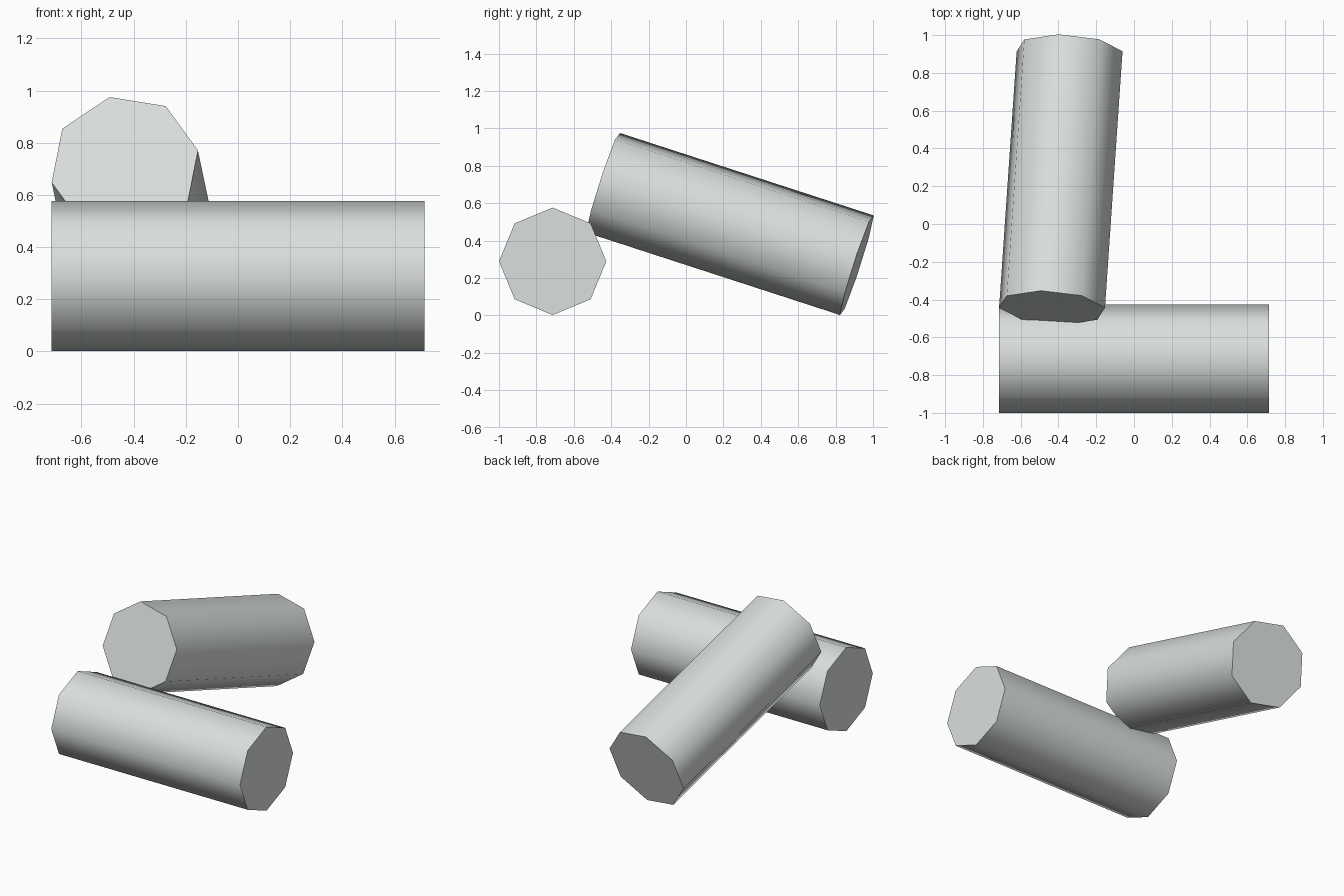
import bpy
import bmesh
import math
from mathutils import Matrix, Vector

default = bpy.data.objects.get("Cube")
if default:
    bpy.data.objects.remove(default, do_unlink=True)

RADIUS = 0.287
LENGTH = 1.43

# One pale grey for both logs
grey = bpy.data.materials.new("pale_grey")
grey.use_nodes = True
colour = (0.70, 0.74, 0.73, 1)
grey.diffuse_color = colour
grey.node_tree.nodes["Principled BSDF"].inputs["Base Color"].default_value = colour


def log(name, centre, axis, corner):
    """Eight-sided log along axis, with one of its edges towards corner."""
    z = Vector(axis).normalized()
    x = Vector(corner)
    x = (x - z * x.dot(z)).normalized()
    turn = Matrix((x, z.cross(x), z)).transposed().to_4x4()
    mesh = bpy.data.meshes.new(name)
    bm = bmesh.new()
    bmesh.ops.create_cone(bm, cap_ends=True, segments=8, radius1=RADIUS,
                          radius2=RADIUS, depth=LENGTH)
    bm.to_mesh(mesh)
    bm.free()
    mesh.materials.append(grey)
    obj = bpy.data.objects.new(name, mesh)
    obj.matrix_world = Matrix.Translation(centre) @ turn
    bpy.context.collection.objects.link(obj)
    # Rounded sides, crisp flat ends
    bpy.ops.object.select_all(action="DESELECT")
    obj.select_set(True)
    bpy.context.view_layer.objects.active = obj
    bpy.ops.object.shade_smooth_by_angle(angle=math.radians(60))


# Log lying across the front
log("front_log", (0, -0.713, 0.289), (1, 0, 0), (0, 0, 1))

# Log leaning on it, sloping down to the back
slope = Vector((0.093, 1.36, -0.442))
log("leaning_log", Vector((-0.434, -0.445, 0.7095)) + slope / 2, slope,
    (-0.059, 0.085, 0.268))
